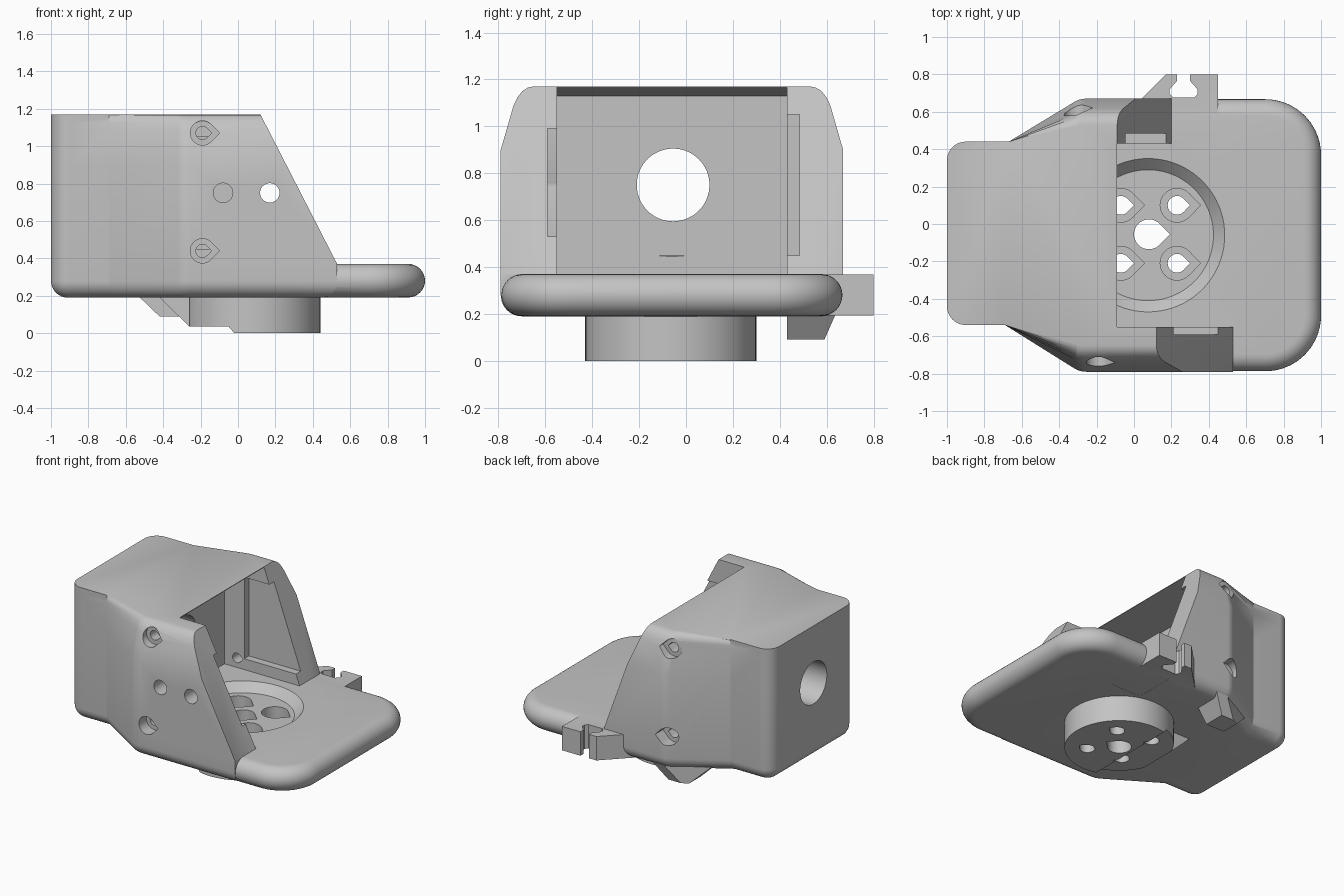
import bpy, bmesh, math
from mathutils import Vector

if "Cube" in bpy.data.objects:
    bpy.data.objects.remove(bpy.data.objects["Cube"])

gray = bpy.data.materials.new("plain_gray")
gray.use_nodes = True
COLOR = (0.55, 0.55, 0.55, 1)
gray.diffuse_color = COLOR
gray.node_tree.nodes["Principled BSDF"].inputs["Base Color"].default_value = COLOR


def make(name, rings):
    """Skin a stack of rings and close both ends."""
    bm = bmesh.new()
    rows = [[bm.verts.new(p) for p in ring] for ring in rings]
    n = len(rows[0])
    for a, b in zip(rows, rows[1:]):
        for i in range(n):
            j = (i + 1) % n
            bm.faces.new((a[i], a[j], b[j], b[i]))
    bm.faces.new(rows[0][::-1])
    bm.faces.new(rows[-1])
    bmesh.ops.recalc_face_normals(bm, faces=bm.faces)
    mesh = bpy.data.meshes.new(name)
    bm.to_mesh(mesh)
    bm.free()
    mesh.materials.append(gray)
    obj = bpy.data.objects.new(name, mesh)
    bpy.context.collection.objects.link(obj)
    return obj


def prism(name, pts, lo, hi, axis):
    place = {"x": lambda u, v, w: (w, u, v),
             "y": lambda u, v, w: (u, w, v),
             "z": lambda u, v, w: (u, v, w)}[axis]
    return make(name, [[place(u, v, w) for u, v in pts] for w in (lo, hi)])


def combine(target, tool, operation="DIFFERENCE"):
    mod = target.modifiers.new("bool", "BOOLEAN")
    mod.operation, mod.solver, mod.object = operation, "EXACT", tool
    bpy.context.view_layer.objects.active = target
    bpy.ops.object.modifier_apply(modifier=mod.name)
    bpy.data.objects.remove(tool)


def circle(x, y, r, n=48):
    return [(x + r * math.cos(2 * math.pi * i / n), y + r * math.sin(2 * math.pi * i / n))
            for i in range(n)]


def teardrop(x, y, r, n=24):
    arc = [math.radians(45 + 270 * i / n) for i in range(n + 1)]
    return [(x + r * math.cos(a), y + r * math.sin(a)) for a in arc] + [(x + r * 1.4, y)]


def rounded(corners, n=12):
    """Round each (x, y, radius) corner of an outline; radius 0 stays sharp."""
    out = []
    for i, (x, y, r) in enumerate(corners):
        p = Vector((x, y))
        if not r:
            out.append(p)
            continue
        a = (Vector(corners[i - 1][:2]) - p).normalized()
        b = (Vector(corners[(i + 1) % len(corners)][:2]) - p).normalized()
        half = a.angle(b) / 2
        mid = p + (a + b).normalized() * r / math.sin(half)
        reach = r / math.tan(half)
        start, end = p + a * reach - mid, p + b * reach - mid
        for k in range(n + 1):
            out.append(mid + start.lerp(end, k / n).normalized() * r)
    return out


def outline(z, inset, taper, right, front_r):
    """Plan ring: narrow box at the back, wide body ahead of it."""
    e = inset
    lo, hi = -0.79 + taper + e, 0.67 - taper - e
    r = max(front_r - e, 0)
    pts = rounded([(-1 + e, -0.54 + e, 0.1 - e), (-0.69, -0.54 + e, 0),
                   (-0.29, lo, 0.12), (right - e, lo, r), (right - e, hi, r),
                   (-0.29, hi, 0.12), (-0.67, 0.44 - e, 0), (-1 + e, 0.44 - e, 0.1 - e)])
    return [(p.x, p.y, z) for p in pts]


R = 0.09
fillet = [(R * (1 - math.cos(a)), R * (1 - math.sin(a)))
          for a in [math.pi / 2 * i / 8 for i in range(9)]]

# Upper housing: rounded underneath, shoulders leaning in at the top
rings = [outline(0.19 + h, e, 0, 0.535, 0) for h, e in fillet]
for z, taper in [(0.9, 0), (1.09, 0.055), (1.125, 0.072), (1.15, 0.092), (1.165, 0.116), (1.17, 0.14)]:
    rings.append(outline(z, 0, taper, 0.535, 0))
housing = make("housing", rings)

# Sloped front edges of the two side walls
for foot, top, y0, y1 in [(0.53, 0.053, -2, -0.4), (0.20, -0.137, 0.3, 2)]:
    slope = [(foot, 0.37), (top, 1.3), (1.5, 1.3), (1.5, 0.1), (foot, 0.1)]
    combine(housing, prism("slope_cutter", slope, y0, y1, "y"))

# Open bay between the walls, under a thin roof
bay = [(-0.41, 0.3), (-0.41, 1.13), (-0.09, 1.165), (-0.09, 1.3), (1.5, 1.3), (1.5, 0.3)]
combine(housing, prism("bay_cutter", bay, -0.55, 0.43, "y"))

# Shallow pockets inside the walls
for x0, z0, z1, y0, y1 in [(-0.25, 0.45, 1.05, 0.4, 0.485), (-0.13, 0.53, 0.99, -0.59, -0.5)]:
    pocket = [(x0, z0), (1, z0), (1, z1), (x0, z1)]
    combine(housing, prism("pocket_cutter", pocket, y0, y1, "y"))

# Base plate with a full round rim
low = [outline(0.191 + h, e + 0.003, 0, 1.003, 0.3) for h, e in fillet]
high = [outline(0.37 - h, e + 0.003, 0, 1.003, 0.3) for h, e in reversed(fillet)]
combine(housing, make("base_plate", low + high[1:]), "UNION")

# Round boss under the plate, clipped at the back
boss = prism("boss", circle(0.075, -0.065, 0.365, 80), 0, 0.34, "z")
clip = [(-1, -0.1), (-0.02, -0.1), (-0.02, 0), (-0.05, 0.035), (-0.26, 0.035), (-0.26, 0.22), (-1, 0.22)]
combine(boss, prism("boss_clip", clip, -1, 1, "y"))
combine(housing, boss, "UNION")

# Ramp behind the boss and hook under the left wall
ramp = [(-0.45, 0.22), (-0.26, 0.035), (-0.2, 0.035), (-0.2, 0.22)]
combine(housing, prism("ramp", ramp, -0.2, 0.075, "y"), "UNION")
hook = make("hook", [[(-0.42, y0, z), (-0.27, y0, z), (-0.27, y1, z), (-0.42, y1, z)]
                     if z < 0.1 else
                     [(-0.55, y0, z), (-0.18, y0, z), (-0.18, y1, z), (-0.55, y1, z)]
                     for z, y0, y1 in [(0.09, 0.43, 0.59), (0.215, 0.43, 0.645)]])
# keep the hook inside the tapered side
trim = [(-0.7, 0.41), (-0.28, 0.64), (-0.28, 1), (-0.7, 1)]
combine(hook, prism("hook_trim", trim, 0, 0.5, "z"))
combine(housing, hook, "UNION")

# Cable tab with a keyhole slot
tab = [(-0.03, 0.6), (0.17, 0.8), (0.23, 0.8), (0.23, 0.765), (0.19, 0.72), (0.19, 0.695),
       (0.21, 0.675), (0.32, 0.675), (0.34, 0.695), (0.34, 0.72), (0.3, 0.765), (0.3, 0.8),
       (0.45, 0.8), (0.45, 0.55), (0.02, 0.55)]
combine(housing, prism("cable_tab", tab, 0.1925, 0.3685, "z"), "UNION")

# Chamfered dish in the plate
dish = [[(x, y, z) for x, y in circle(0.075, -0.06, r, 80)]
        for z, r in [(0.31, 0.35), (0.37, 0.41), (0.45, 0.49)]]
combine(housing, make("dish_cutter", dish))

# Screw holes through the boss
for x in (-0.07, 0.23):
    for y in (-0.21, 0.1):
        combine(housing, prism("bore", teardrop(x, y, 0.05), -0.1, 0.5, "z"))
        combine(housing, prism("counterbore", teardrop(x, y, 0.09), 0.13, 0.5, "z"))
combine(housing, prism("centre_bore", teardrop(0.08, -0.055, 0.08), -0.1, 0.5, "z"))

# Screw holes through the side walls
for x, far, seat, inner in [(-0.19, -1, -0.7, -0.5), (-0.31, 1, 0.58, 0.38)]:
    for z in (0.44, 1.07):
        combine(housing, prism("bore", teardrop(x, z, 0.035), min(far, inner), max(far, inner), "y"))
        combine(housing, prism("counterbore", teardrop(x, z, 0.065), min(far, seat), max(far, seat), "y"))
for x in (-0.08, 0.17):
    combine(housing, prism("side_bore", circle(x, 0.75, 0.052), -1, -0.5, "y"))

# Round passage through the back block
combine(housing, prism("back_bore", circle(-0.055, 0.75, 0.155, 64), -1.2, -0.3, "x"))

bpy.ops.object.select_all(action="DESELECT")
housing.select_set(True)
bpy.context.view_layer.objects.active = housing
bpy.ops.object.shade_smooth_by_angle(angle=math.radians(28))
